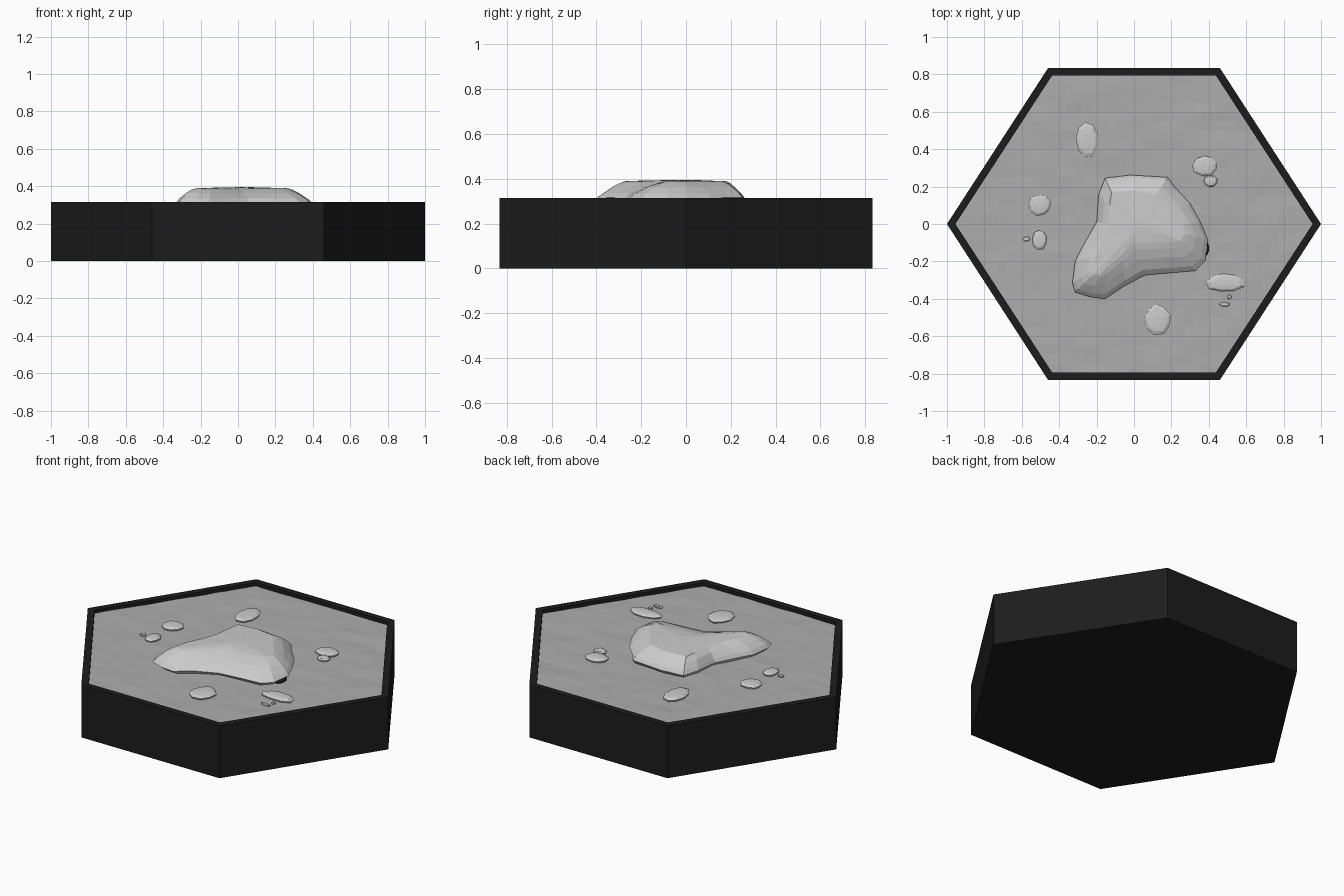
import bpy, bmesh, math, random
from mathutils import Vector, noise

if "Cube" in bpy.data.objects:
    bpy.data.objects.remove(bpy.data.objects["Cube"])

random.seed(4)
RIM_Z, GROUND_Z = 0.315, 0.295


def material(name, v):
    m = bpy.data.materials.new(name)
    m.diffuse_color = (v, v, v, 1)
    m.use_nodes = True
    m.node_tree.nodes["Principled BSDF"].inputs["Base Color"].default_value = m.diffuse_color
    return m


def finish(bm, name, mat=None):
    bmesh.ops.recalc_face_normals(bm, faces=bm.faces)
    me = bpy.data.meshes.new(name)
    bm.to_mesh(me)
    bm.free()
    ob = bpy.data.objects.new(name, me)
    bpy.context.collection.objects.link(ob)
    if mat:
        me.materials.append(mat)
    return ob


def loft(rings, name, mat=None, cap_start=False, cap_end=False):
    bm = bmesh.new()
    vs = [[bm.verts.new(p) for p in r] for r in rings]
    n = len(vs[0])
    for a, b in zip(vs, vs[1:]):
        for i in range(n):
            j = (i + 1) % n
            bm.faces.new((a[i], a[j], b[j], b[i]))
    if cap_start:
        bm.faces.new(vs[0])
    if cap_end:
        bm.faces.new(vs[-1])
    return finish(bm, name, mat)


def hexagon(x, cx, y):
    return [(x, 0), (cx, y), (-cx, y), (-x, 0), (-cx, -y), (cx, -y)]


black = material("black", 0.012)
stone = material("ground_grey", 0.42)

# Hexagonal base with a raised rim
outer, inner = hexagon(1, 0.46, 0.833), hexagon(0.955, 0.437, 0.795)
profile = [(outer, 0), (outer, RIM_Z), (inner, RIM_Z), (inner, GROUND_Z - 0.01)]
loft([[(x, y, z) for x, y in h] for h, z in profile], "hex_base", black, cap_start=True)

# Uneven ground, a grid trimmed to the inner hexagon
bm = bmesh.new()
bmesh.ops.create_grid(bm, x_segments=44, y_segments=40, size=1)
for v in bm.verts:
    n = noise.noise(Vector((v.co.x * 5, v.co.y * 9, 2)))
    v.co.z = GROUND_Z + 0.004 * n + random.uniform(-0.001, 0.001)
for i in range(6):
    a, b = Vector(inner[i]), Vector(inner[(i + 1) % 6])
    d = b - a
    bmesh.ops.bisect_plane(bm, geom=bm.verts[:] + bm.edges[:] + bm.faces[:],
                           plane_co=(a.x, a.y, 0), plane_no=(d.y, -d.x, 0),
                           clear_outer=True)
finish(bm, "ground", stone)

# Large flat rock: foot outline and the matching plateau edge
foot = [(-.155, .246), (-.02, .262), (.18, .25), (.225, .19), (.30, .11), (.355, .01),
        (.395, -.085), (.38, -.20), (.33, -.25), (.19, -.262), (.06, -.273), (-.05, -.33),
        (-.155, -.40), (-.235, -.39), (-.315, -.365), (-.33, -.315), (-.315, -.20),
        (-.27, -.11), (-.20, .01), (-.19, .155)]
plateau = [(-.12, .17), (0, .18), (.12, .16), (.16, .11), (.2, .05), (.24, 0),
           (.27, -.05), (.25, -.09), (.2, -.10), (.12, -.10), (.0, -.10), (-.06, -.16),
           (-.14, -.23), (-.18, -.27), (-.22, -.27), (-.23, -.25), (-.21, -.17),
           (-.17, -.09), (-.14, .0), (-.13, .1)]


def blend(a, b, t, z, rough=0.0):
    return [(p[0] + (q[0] - p[0]) * t, p[1] + (q[1] - p[1]) * t,
             z + random.uniform(-rough, rough)) for p, q in zip(a, b)]


middle = [(0.03, 0.0)] * len(foot)
loft([blend(foot, middle, 0.08, GROUND_Z - 0.01),
      blend(foot, plateau, 0.0, 0.314, 0.003),
      blend(foot, plateau, 0.16, 0.334, 0.003),
      blend(foot, plateau, 0.5, 0.362, 0.003),
      blend(foot, plateau, 0.8, 0.380, 0.002),
      blend(plateau, middle, 0.0, 0.388, 0.002),
      blend(plateau, middle, 0.45, 0.392, 0.001),
      blend(plateau, middle, 0.8, 0.394, 0.001)], "large_rock", cap_end=True)

# Dark lump tucked under the large rock's right edge
bm = bmesh.new()
bmesh.ops.create_icosphere(bm, subdivisions=1, radius=1)
for v in bm.verts:
    v.co = Vector((0.375 + v.co.x * 0.03, -0.13 + v.co.y * 0.05, 0.297 + v.co.z * 0.014))
finish(bm, "shadowed_stone", black)


# Small scattered stones: x, y, half width, half depth, height above ground
def pebble(name, x, y, rx, ry, h):
    n = 9
    wob = [random.uniform(0.88, 1.06) for _ in range(n)]
    rings = []
    for s, z in ((0.9, -0.01), (1.0, h * 0.45), (0.78, h * 0.85), (0.35, h)):
        rings.append([(x + rx * s * w * math.cos(i * math.tau / n + 0.3),
                       y + ry * s * w * math.sin(i * math.tau / n + 0.3),
                       GROUND_Z + z) for i, w in enumerate(wob)])
    loft(rings, name, cap_end=True)


stones = [(-.25, .45, .066, .098, .02), (-.505, .1, .067, .06, .02),
          (-.505, -.085, .041, .052, .018), (-.575, -.08, .02, .014, .01),
          (.38, .31, .073, .055, .02), (.41, .23, .037, .034, .018),
          (.487, -.315, .108, .052, .02), (.485, -.43, .03, .012, .01),
          (.51, -.39, .012, .012, .008), (.125, -.51, .074, .083, .02)]
for i, s in enumerate(stones, 1):
    pebble(f"small_stone_{i}", *s)
